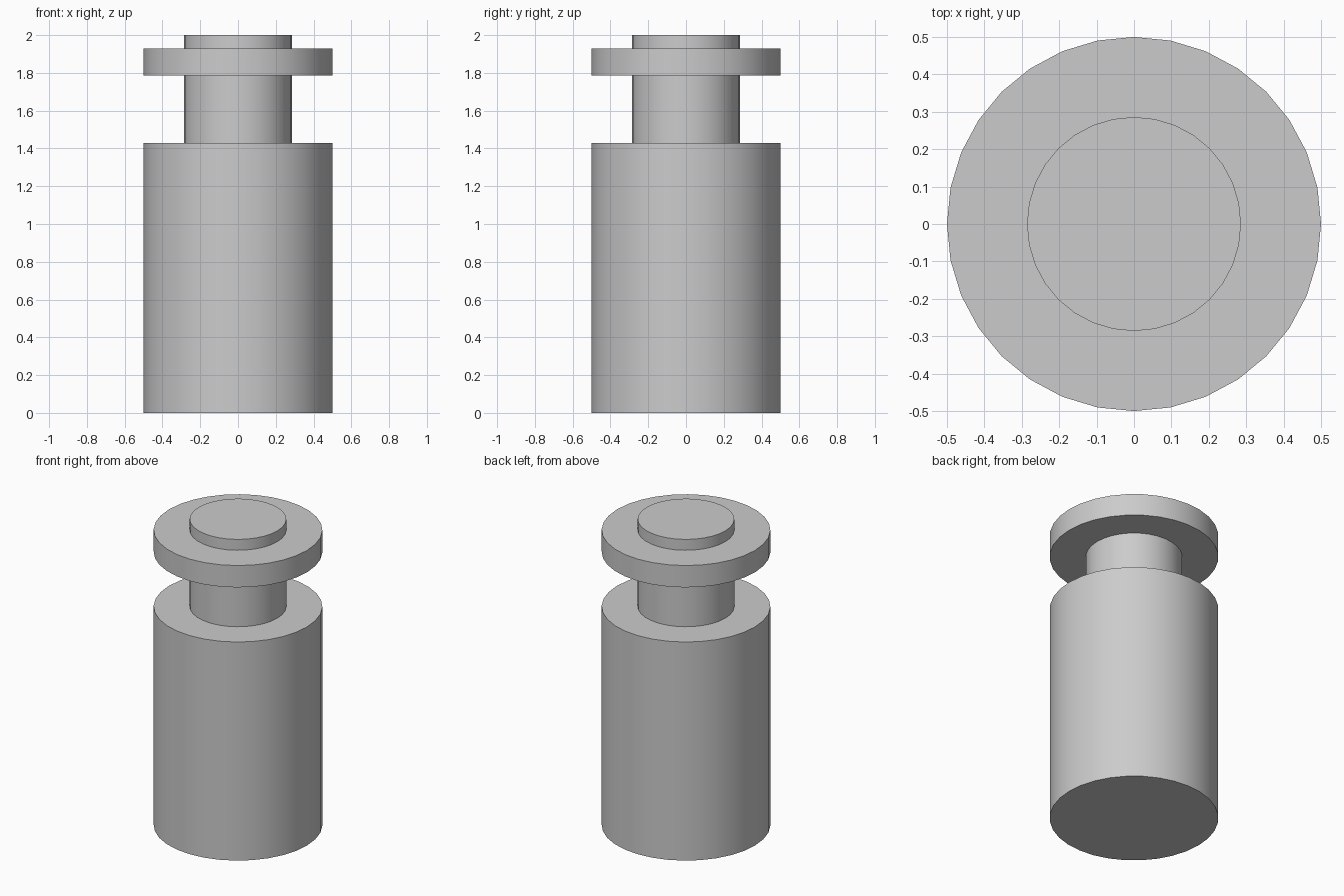
import bpy
import math

cube = bpy.data.objects.get("Cube")
if cube:
    bpy.data.objects.remove(cube, do_unlink=True)

# Single plain grey finish
GREY = (0.6, 0.6, 0.6, 1.0)
grey = bpy.data.materials.new("plain_grey")
grey.use_nodes = True
grey.diffuse_color = GREY
grey.node_tree.nodes["Principled BSDF"].inputs["Base Color"].default_value = GREY


def cylinder(name, radius, bottom, top):
    """Upright 32-sided cylinder with smooth sides and sharp rims."""
    bpy.ops.mesh.primitive_cylinder_add(
        vertices=32, radius=radius, depth=top - bottom,
        location=(0, 0, (bottom + top) / 2))
    obj = bpy.context.object
    obj.name = obj.data.name = name
    obj.data.materials.append(grey)
    bpy.ops.object.shade_smooth_by_angle(angle=math.radians(30))
    return obj


# Wide body, narrow rod through the collar, and the collar disc
cylinder("body", 0.5, 0, 1.429)
cylinder("rod", 0.286, 1.429, 2)
cylinder("collar", 0.5, 1.786, 1.929)
